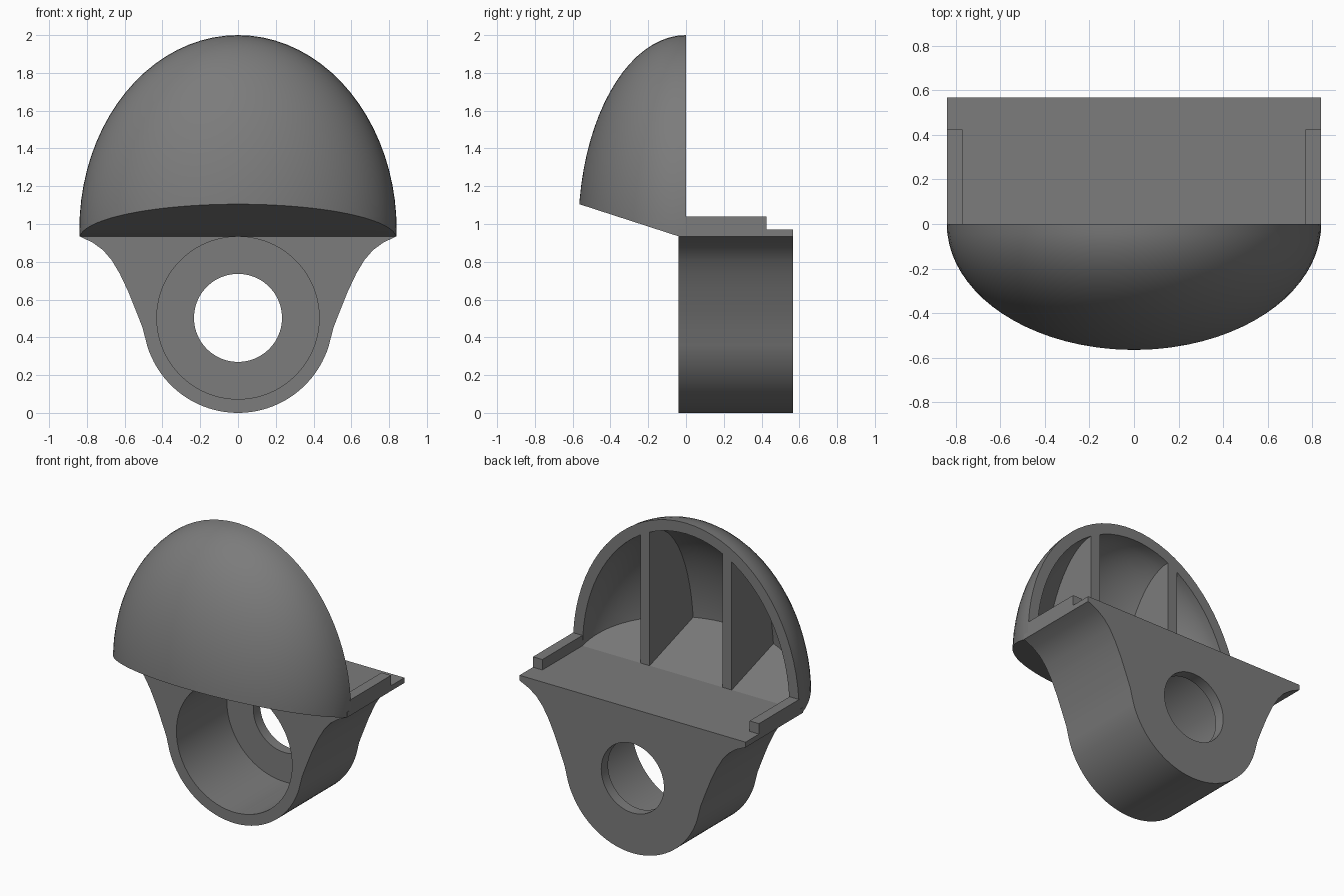
import bpy, bmesh, math
from mathutils import Matrix

if "Cube" in bpy.data.objects:
    bpy.data.objects.remove(bpy.data.objects["Cube"])

grey = bpy.data.materials.new("mid grey")
grey.diffuse_color = (0.2, 0.2, 0.2, 1)
grey.use_nodes = True
grey.node_tree.nodes["Principled BSDF"].inputs["Base Color"].default_value = grey.diffuse_color

CZ = 0.97                      # height of the dome centre and shelf top
SLOPE = (0, -0.17, -0.525)     # outward normal of the sloped dome floor


def finish(name, bm, smooth=True):
    bmesh.ops.recalc_face_normals(bm, faces=bm.faces[:])
    me = bpy.data.meshes.new(name)
    bm.to_mesh(me)
    bm.free()
    ob = bpy.data.objects.new(name, me)
    bpy.context.collection.objects.link(ob)
    me.materials.append(grey)
    if smooth:
        shade(ob)
    return ob


def shade(ob):
    bpy.ops.object.select_all(action='DESELECT')
    ob.select_set(True)
    bpy.context.view_layer.objects.active = ob
    bpy.ops.object.shade_smooth_by_angle(angle=math.radians(30))


def close(bm):
    bmesh.ops.holes_fill(bm, edges=[e for e in bm.edges if e.is_boundary], sides=0)


def half_ellipsoid(name, rx, ry, rz, planes, back=0.0):
    """Front half of an ellipsoid, trimmed by planes and closed."""
    bm = bmesh.new()
    bmesh.ops.create_uvsphere(bm, u_segments=80, v_segments=40, radius=1,
                              matrix=Matrix.Rotation(math.pi / 2, 4, 'X'))
    bmesh.ops.delete(bm, geom=[v for v in bm.verts if v.co.y > 1e-4], context='VERTS')
    for v in bm.verts:
        y = back if abs(v.co.y) < 1e-4 else v.co.y * ry
        v.co = (v.co.x * rx, y, v.co.z * rz + CZ)
    close(bm)
    for co, no in planes:
        bmesh.ops.bisect_plane(bm, geom=bm.verts[:] + bm.edges[:] + bm.faces[:],
                               dist=1e-5, plane_co=co, plane_no=no, clear_outer=True)
        close(bm)
    return finish(name, bm)


def cylinder(name, r, y0, y1, z):
    bm = bmesh.new()
    m = Matrix.Translation((0, (y0 + y1) / 2, z)) @ Matrix.Rotation(math.pi / 2, 4, 'X')
    bmesh.ops.create_cone(bm, cap_ends=True, segments=80, radius1=r, radius2=r,
                          depth=y1 - y0, matrix=m)
    return finish(name, bm)


def box(name, x0, x1, y0, y1, z0, z1):
    bm = bmesh.new()
    m = Matrix.Translation(((x0 + x1) / 2, (y0 + y1) / 2, (z0 + z1) / 2))
    bmesh.ops.create_cube(bm, size=1, matrix=m @ Matrix.Diagonal((x1 - x0, y1 - y0, z1 - z0, 1)))
    return finish(name, bm, False)


def cut(ob, cutter):
    mod = ob.modifiers.new("cut", 'BOOLEAN')
    mod.operation, mod.solver, mod.object = 'DIFFERENCE', 'EXACT', cutter
    bpy.context.view_layer.objects.active = ob
    bpy.ops.object.modifier_apply(modifier=mod.name)
    bpy.data.objects.remove(cutter, do_unlink=True)


# Hollow dome shell with a sloped floor
dome = half_ellipsoid("dome_shell", 0.84, 0.57, 1.03,
                      [((0, -0.04, 0.935), SLOPE), ((0, 0, 0.935), (0, 0, -1))])
cut(dome, half_ellipsoid("dome_cutter", 0.77, 0.50, 0.96,
                         [((0, 0, CZ), SLOPE)], back=0.05))
shade(dome)

# Two upright ribs inside the dome
for side, x in (("left", -0.305), ("right", 0.305)):
    half_ellipsoid("rib_" + side, 0.80, 0.53, 0.99,
                   [((0, 0, CZ - 0.015), SLOPE),
                    ((x - 0.035, 0, 0), (-1, 0, 0)), ((x + 0.035, 0, 0), (1, 0, 0))])

# Flared housing with the shelf on top, extruded from one mirrored profile
R = 0.503
half = [(R * math.sin(a), R - R * math.cos(a))
        for a in (math.radians(73 * i / 20) for i in range(1, 21))]
half += [(0.505, 0.45), (0.54, 0.54), (0.58, 0.64), (0.625, 0.735),
         (0.67, 0.81), (0.715, 0.862), (0.77, 0.902), (0.84, 0.935), (0.84, CZ)]
outline = [(0, 0)] + half + [(-x, z) for x, z in reversed(half)]
bm = bmesh.new()
face = bm.faces.new([bm.verts.new((x, -0.04, z)) for x, z in outline])
ext = bmesh.ops.extrude_face_region(bm, geom=[face], use_keep_orig=True)
bmesh.ops.translate(bm, vec=(0, 0.607, 0),
                    verts=[g for g in ext["geom"] if isinstance(g, bmesh.types.BMVert)])
housing = finish("housing", bm)

# Wide front bore and the smaller hole through the back wall
cut(housing, cylinder("bore_cutter", 0.43, -0.2, 0.495, R))
cut(housing, cylinder("hole_cutter", 0.233, 0.3, 0.8, R))
shade(housing)

# Guide rails along the shelf edges
for name, x0, x1 in (("rail_left", -0.84, -0.77), ("rail_right", 0.77, 0.84)):
    box(name, x0, x1, -0.005, 0.425, CZ - 0.01, 1.04)
